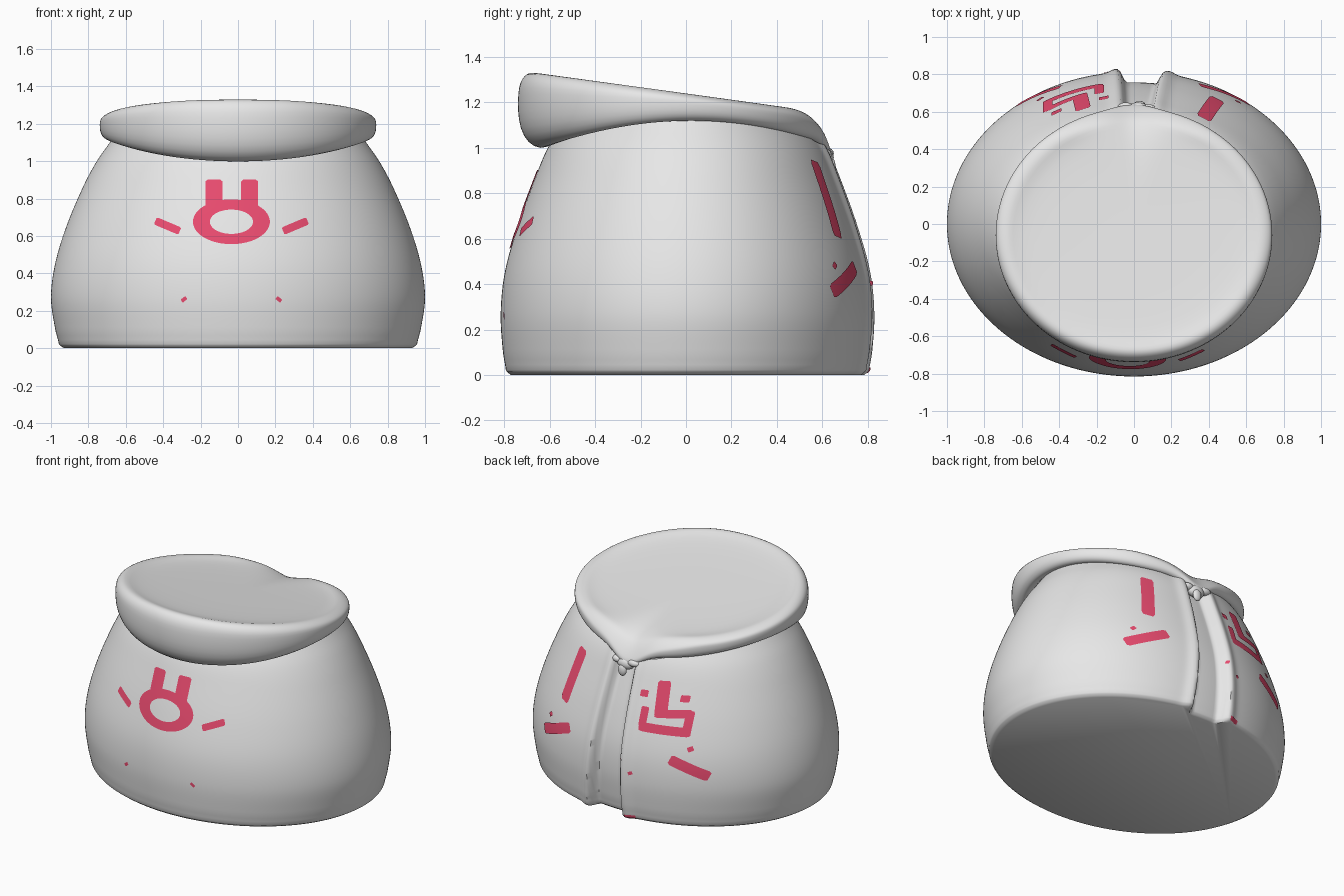
import bpy, bmesh, math
from mathutils import Vector

if "Cube" in bpy.data.objects:
    bpy.data.objects.remove(bpy.data.objects["Cube"])


def material(name, rgb):
    m = bpy.data.materials.new(name)
    m.diffuse_color = (*rgb, 1)
    m.use_nodes = True
    m.node_tree.nodes["Principled BSDF"].inputs["Base Color"].default_value = m.diffuse_color
    return m


GREY = material("pale grey", (0.80, 0.80, 0.80))
RED = material("raspberry red", (0.87, 0.075, 0.17))


def finish(name, bm, mat, angle=50):
    me = bpy.data.meshes.new(name)
    bm.to_mesh(me)
    bm.free()
    ob = bpy.data.objects.new(name, me)
    bpy.context.collection.objects.link(ob)
    me.materials.append(mat)
    bpy.ops.object.select_all(action='DESELECT')
    ob.select_set(True)
    bpy.context.view_layer.objects.active = ob
    bpy.ops.object.shade_smooth_by_angle(angle=math.radians(angle))
    return ob


def add_grid(bm, rows, closed=False):
    """Quads between rows of points; returns the vertex rows."""
    vr = [[bm.verts.new(p) for p in r] for r in rows]
    n = len(rows[0])
    for a, b in zip(vr, vr[1:]):
        for i in range(n if closed else n - 1):
            j = (i + 1) % n
            bm.faces.new((a[i], a[j], b[j], b[i]))
    return vr


# Body profile: height, half width, half depth
PROFILE = [(0, .93, .77), (.02, .957, .792), (.1, .977, .805), (.27, 1.0, .815),
           (.45, .978, .797), (.65, .918, .742), (.87, .825, .662),
           (1.0, .755, .607), (1.1, .685, .54), (1.18, .63, .48)]


def radii(z):
    """Smooth (Hermite) interpolation of the profile."""
    z = min(max(z, 0), 1.179)
    k = max(i for i in range(len(PROFILE) - 1) if PROFILE[i][0] <= z)
    a, b = PROFILE[k], PROFILE[k + 1]
    p, q = PROFILE[max(k - 1, 0)], PROFILE[min(k + 2, len(PROFILE) - 1)]
    h = b[0] - a[0]
    t = (z - a[0]) / h
    out = []
    for c in (1, 2):
        m0 = (b[c] - p[c]) / (b[0] - p[0]) * h
        m1 = (q[c] - a[c]) / (q[0] - a[0]) * h
        if k == 0:
            m0 = b[c] - a[c]
        if k == 1:
            m0 = m1
        out.append((2*t**3 - 3*t*t + 1)*a[c] + (t**3 - 2*t*t + t)*m0
                   + (3*t*t - 2*t**3)*b[c] + (t**3 - t*t)*m1)
    return out


def groove(x, z):
    """Seam channel down the back, narrowing upward, with raised lips."""
    f = min(z, 1.0)
    c, w = .05 - .03 * f, .115 - .05 * f
    d = (abs(x - c) - w) / .025
    s = min(max(.5 - d / 2, 0), 1)
    s = s * s * (3 - 2 * s)
    lip = .018 * math.exp(-((d - 1.6) / 1.5) ** 2)
    return lip * (1 - s) - (.062 - .015 * f) * s


# Body
bm = bmesh.new()
SEG, RISE = 360, 48
rows = []
for k in range(RISE + 4):
    row = []
    for i in range(SEG):
        t = math.tau * i / SEG
        top = 1.13 - .13 * max(0, math.sin(t)) ** 6
        z = (0, .007, .014, .022)[k] if k < 4 else .022 + (top - .022) * (k - 3) / RISE
        rx, ry = radii(z)
        x, y = rx * math.cos(t), ry * math.sin(t)
        row.append((x, y + (groove(x, z) if y > 0 else 0), z))
    rows.append(row)
vr = add_grid(bm, rows, True)
bm.faces.new(list(reversed(vr[0])))
finish("body", bm, GREY)

# Tilted, overhanging lid with a pinched V at the back
CY, RX, RY = -.06, .74, .68
RIM = [(-.6, .2), (0, 0), (.45, .02), (.82, .16), (.98, .38), (1, .6), (.97, .8)]
TOP = [(.975, .9), (.945, .975), (.90, 1)]
DISH = [(.85, .012), (.75, .02), (.5, .024), (.25, .025), (0, .025)]


def top_z(y):
    return min(1.24 - .139 * y, 1.333) - 2.5 * max(0, y - .45) ** 2


rows = []
for k in range(len(RIM) + len(TOP) + len(DISH)):
    row = []
    for i in range(128):
        t = math.tau * i / 128
        s = math.sin(t)
        inner = .92 - .11 * max(0, -s) ** 2 + .02 * max(0, s)
        low = 1.115 - .3 * (CY + RY * inner * s) ** 2 + .01 * s
        if k < len(RIM):
            a, h = RIM[k]
            r = inner + (1 - inner) * a
        elif k < len(RIM) + len(TOP):
            r, h = TOP[k - len(RIM)]
        else:
            r, h = DISH[k - len(RIM) - len(TOP)]
        x, y = RX * r * math.cos(t), CY + RY * r * s
        if k < len(RIM) + len(TOP):
            z = low + (top_z(y) - low) * h
        else:
            z = top_z(y) - h
        pinch = math.exp(-((t - math.pi / 2) / .17) ** 2) * r ** 6
        row.append((x, y + .02 * pinch, z - .085 * pinch))
    rows.append(row)
bm = bmesh.new()
add_grid(bm, rows, True)
bmesh.ops.remove_doubles(bm, verts=bm.verts, dist=.0005)
lid = finish("lid", bm, GREY, 80)
lid.modifiers.new("smooth", 'SUBSURF').levels = 1
lid.modifiers["smooth"].render_levels = 1

# Puckered knot where the lid is gathered
bm = bmesh.new()
for loc, size in [((.02, .615, .955), (.06, .035, .04)), ((-.045, .62, .975), (.045, .03, .025)),
                  ((.08, .61, .97), (.04, .03, .025)), ((.03, .64, .915), (.03, .018, .04))]:
    new = bmesh.ops.create_icosphere(bm, subdivisions=3, radius=1)["verts"]
    for v in new:
        v.co = Vector([c + e * s for c, e, s in zip(loc, v.co, size)])
finish("knot", bm, GREY, 80)


# Painted marks: thin plates that follow the body
def on_body(x, z, side):
    rx, ry = radii(z)
    y = side * ry * math.sqrt(max(0, 1 - (x / rx) ** 2))
    n = Vector((x / rx ** 2, y / ry ** 2, .3)).normalized()
    return Vector((x, y + (groove(x, z) if side > 0 else 0), z)) + n * .005


def plate(bm, flat_rows, side):
    start = len(bm.faces)
    add_grid(bm, [[on_body(x, max(z, .003), side) for x, z in r] for r in flat_rows])
    bm.faces.ensure_lookup_table()
    for f in bm.faces[start:]:
        f.normal_update()
        if f.normal.y * side < 0:
            f.normal_flip()


def bar(bm, x0, z0, x1, z1, w, side):
    d = Vector((x1 - x0, z1 - z0))
    n = Vector((-d.y, d.x)).normalized() * w / 2
    rows = []
    for u in (0, .06, .2, .35, .5, .65, .8, .94, 1):
        e = .75 if u in (0, 1) else 1
        rows.append([(x0 + d.x*u + n.x*v*e, z0 + d.y*u + n.y*v*e) for v in (-1, -.5, 0, .5, 1)])
    plate(bm, rows, side)


# Front: ring with two ears, whiskers and small ticks
bm = bmesh.new()
ring = []
for i in range(49):
    t = math.tau * i / 48
    ring.append([(-.035 + (.115 + .09 * f) * math.cos(t), .675 + (.065 + .055 * f) * math.sin(t))
                 for f in (0, .33, .67, 1)])
plate(bm, ring, -1)
for m in (-1, 1):
    bar(bm, -.033 + .095*m, .752, -.033 + .095*m, .9, .09, -1)
    bar(bm, -.035 + .405*m, .68, -.035 + .275*m, .625, .042, -1)
    bar(bm, -.035 + .24*m, .27, -.035 + .215*m + .05*(m > 0) - .05*(m < 0), .25, .02, -1)
finish("front_marks", bm, RED)

# Back: strokes on both sides of the seam
bm = bmesh.new()
for x0, z0, x1, z1, w in [
        (.37, .94, .445, .605, .075), (.35, .475, .61, .365, .065), (.54, .49, .565, .47, .025),
        (-.27, .91, -.29, .70, .08), (-.25, .715, -.47, .735, .05), (-.165, .625, -.485, .625, .055),
        (-.185, .625, -.185, .745, .05), (-.46, .625, -.46, .75, .05),
        (-.135, .82, -.185, .82, .04), (-.385, .82, -.44, .82, .04),
        (-.39, .455, -.62, .36, .065), (-.485, .52, -.515, .535, .03),
        (-.065, .405, -.08, .40, .02), (-.135, .32, -.16, .33, .022), (-.10, .02, -.17, .02, .025)]:
    bar(bm, x0, z0, x1, z1, w, 1)
finish("back_marks", bm, RED)
